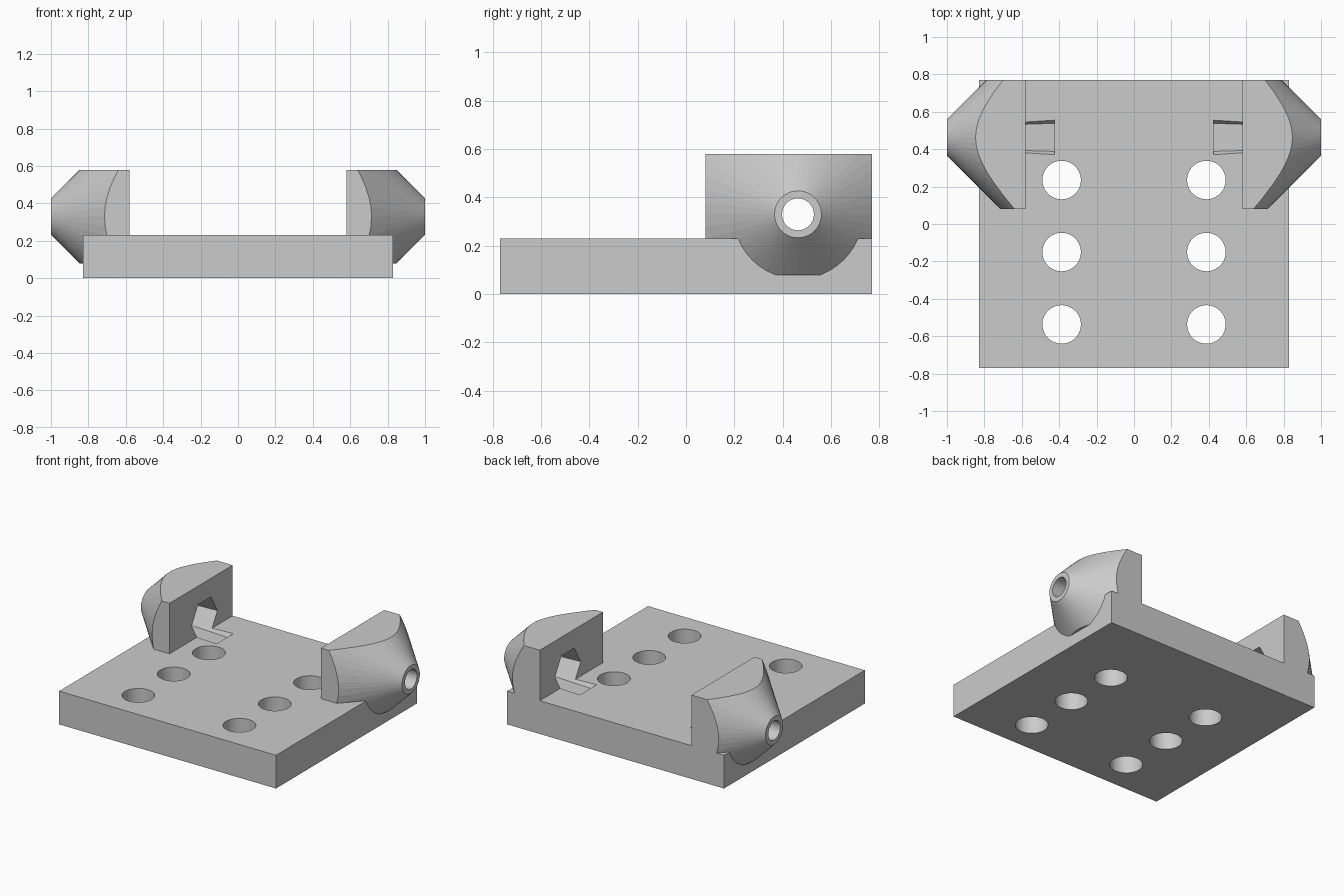
import bpy
import bmesh
from math import pi
from mathutils import Matrix, Vector

default = bpy.data.objects.get("Cube")
if default:
    bpy.data.objects.remove(default, do_unlink=True)

grey = bpy.data.materials.new("light_grey")
grey.use_nodes = True
colour = (0.6, 0.6, 0.6, 1)
grey.diffuse_color = colour
grey.node_tree.nodes["Principled BSDF"].inputs["Base Color"].default_value = colour

BORE_Y, BORE_Z = 0.463, 0.33
INNER, OUTER = 0.58, 1.0


def finish(name, bm):
    mesh = bpy.data.meshes.new(name)
    bm.to_mesh(mesh)
    bm.free()
    mesh.materials.append(grey)
    obj = bpy.data.objects.new(name, mesh)
    bpy.context.collection.objects.link(obj)
    return obj


def box(name, low, high):
    low, high = Vector(low), Vector(high)
    bm = bmesh.new()
    bmesh.ops.create_cube(bm, size=1)
    bmesh.ops.scale(bm, vec=high - low, verts=bm.verts)
    bmesh.ops.translate(bm, vec=(low + high) / 2, verts=bm.verts)
    return finish(name, bm)


def cone(name, sides, r1, r2, length, matrix):
    """Tapered prism running from the local origin up local z."""
    bm = bmesh.new()
    bmesh.ops.create_cone(bm, cap_ends=True, segments=sides, radius1=r1, radius2=r2,
                          depth=length,
                          matrix=matrix @ Matrix.Translation((0, 0, length / 2)))
    return finish(name, bm)


def side_cone(name, side, sides, r1, r2, start, end):
    """Tapered prism on the bore axis, running outwards along x."""
    matrix = (Matrix.Translation((side * start, BORE_Y, BORE_Z))
              @ Matrix.Rotation(side * pi / 2, 4, 'Y'))
    return cone(name, sides, r1, r2, end - start, matrix)


def combine(target, tool, operation):
    mod = target.modifiers.new(operation.lower(), 'BOOLEAN')
    mod.operation = operation
    mod.solver = 'EXACT'
    mod.object = tool
    bpy.context.view_layer.objects.active = target
    bpy.ops.object.modifier_apply(modifier=mod.name)
    bpy.data.objects.remove(tool, do_unlink=True)


# Flat base plate
body = box("mounting_bracket", (-0.83, -0.77, 0), (0.83, 0.77, 0.23))

# Conical side lugs, trimmed to a block
for side in (-1, 1):
    lug = side_cone("lug", side, 48, 0.097 + OUTER - INNER, 0.097, INNER, OUTER)
    xs = sorted((side * 0.5, side * 1.1))
    trim = box("lug_trim", (xs[0], 0.08, 0.08), (xs[1], 0.77, 0.58))
    combine(lug, trim, 'INTERSECT')
    combine(body, lug, 'UNION')

for side in (-1, 1):
    # Hexagonal nut pocket with its relief in the plate, then the round bore
    pocket = side_cone("nut_pocket", side, 6, 0.15, 0.13, 0.425, 0.74)
    combine(body, pocket, 'DIFFERENCE')
    bore = side_cone("bore", side, 32, 0.066, 0.066, 0.65, 1.1)
    combine(body, bore, 'DIFFERENCE')
    # Row of screw holes through the plate
    for y in (0.235, -0.15, -0.537):
        hole = cone("screw_hole", 48, 0.103, 0.103, 0.5,
                    Matrix.Translation((side * 0.387, y, -0.1)))
        combine(body, hole, 'DIFFERENCE')
